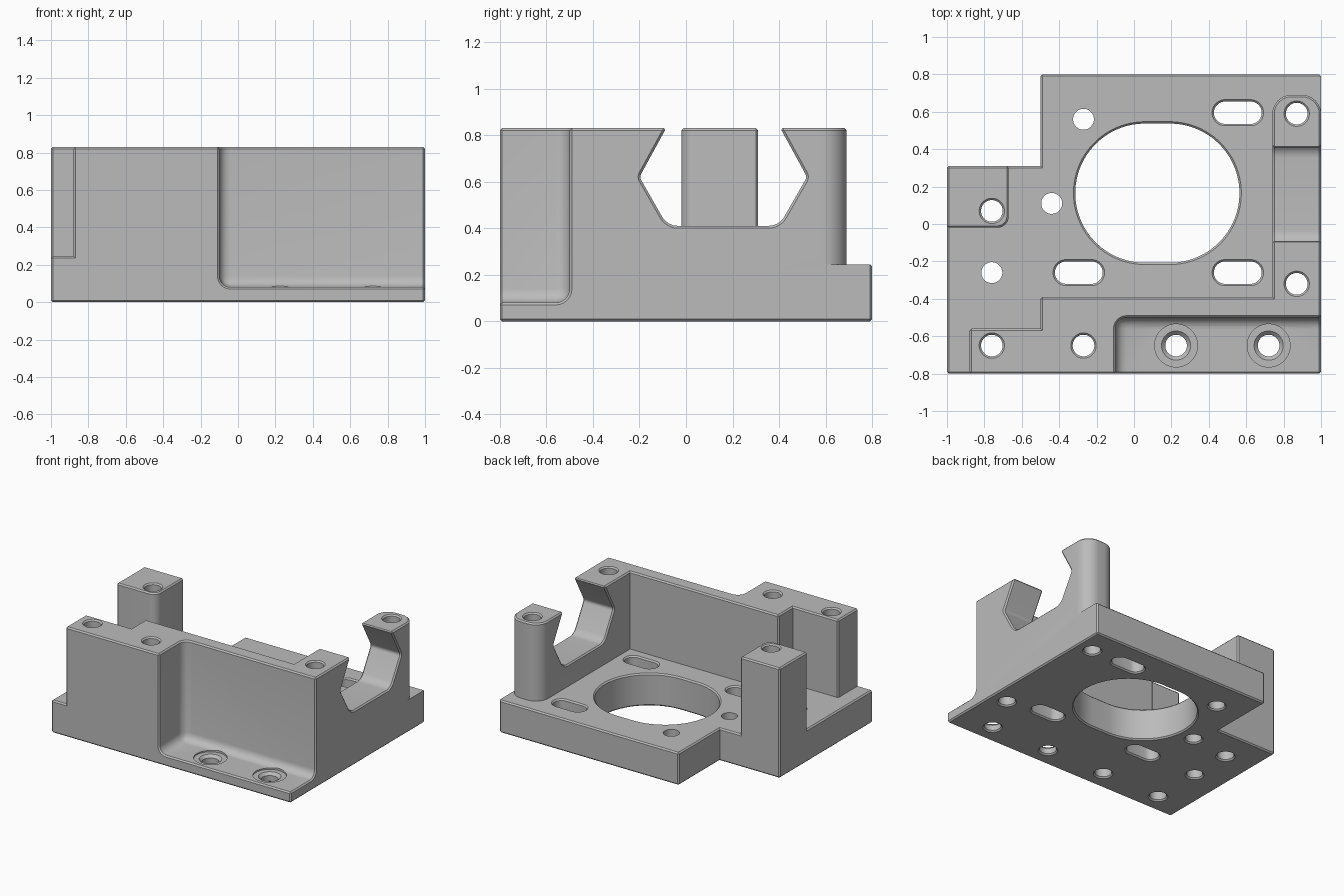
import bpy, bmesh, math
from mathutils import Vector

if "Cube" in bpy.data.objects:
    bpy.data.objects.remove(bpy.data.objects["Cube"])

PLATE, TOP, LIP, CH = 0.245, 0.83, 0.08, 0.01


def outline(corners, steps=6):
    """2D outline from (x, y[, radius]) corners."""
    pts = []
    for i, c in enumerate(corners):
        p = Vector(c[:2])
        if len(c) == 2:
            pts.append(p)
            continue
        r = c[2]
        a = (Vector(corners[i - 1][:2]) - p).normalized()
        b = (Vector(corners[(i + 1) % len(corners)][:2]) - p).normalized()
        h = a.angle(b) / 2
        centre = p + (a + b).normalized() * r / math.sin(h)
        start, end = (p + d * r / math.tan(h) - centre for d in (a, b))
        pts += [centre + start.lerp(end, k / steps).normalized() * r for k in range(steps + 1)]
    return pts


def loft(bm, rings):
    """Closed solid through rings of equal point count."""
    loops = [[bm.verts.new(p) for p in ring] for ring in rings]
    n = len(loops[0])
    for lo, hi in zip(loops, loops[1:]):
        for i in range(n):
            j = (i + 1) % n
            bm.faces.new((lo[i], lo[j], hi[j], hi[i]))
    bm.faces.new(loops[0][::-1])
    bm.faces.new(loops[-1])


def finish(bm, name):
    bmesh.ops.recalc_face_normals(bm, faces=bm.faces[:])
    me = bpy.data.meshes.new(name)
    bm.to_mesh(me)
    bm.free()
    ob = bpy.data.objects.new(name, me)
    bpy.context.scene.collection.objects.link(ob)
    return ob


def prism(name, corners, lo, hi, along_x=False):
    bm = bmesh.new()
    pts = outline(corners)
    place = (lambda p, d: (d, p.x, p.y)) if along_x else (lambda p, d: (p.x, p.y, d))
    loft(bm, [[place(p, d) for p in pts] for d in (lo, hi)])
    return finish(bm, name)


def combine(target, other, operation):
    mod = target.modifiers.new("combine", 'BOOLEAN')
    mod.operation, mod.solver, mod.object = operation, 'EXACT', other
    dg = bpy.context.evaluated_depsgraph_get()
    me = bpy.data.meshes.new_from_object(target.evaluated_get(dg))
    target.modifiers.clear()
    target.data = me
    bpy.data.objects.remove(other)


# Base plate, L-shaped wall with rounded rear post, and left tower
body = prism("mounting_bracket", [(-1, -0.8), (1, -0.8), (1, 0.8), (-0.5, 0.8),
                                  (-0.5, 0.31), (-1, 0.31)], 0, PLATE)
wall = prism("wall", [(-0.88, -0.8), (1, -0.8), (1, 0.69, 0.1), (0.74, 0.69, 0.1),
                      (0.74, -0.39), (-0.5, -0.39), (-0.5, -0.56), (-0.88, -0.56)], 0, TOP)
tower = prism("tower", [(-1, -0.02), (-0.67, -0.02, 0.06), (-0.67, 0.31), (-1, 0.31)], 0, TOP)
combine(body, wall, 'UNION')
combine(body, tower, 'UNION')

# Dovetail-shaped opening through the right wall
notch = prism("notch", [(-0.03, 0.93), (-0.085, TOP), (-0.2, 0.62, 0.03), (-0.08, 0.41, 0.08),
                        (0.4, 0.41, 0.08), (0.52, 0.62, 0.03), (0.405, TOP), (0.35, 0.93)],
              0.6, 1.2, along_x=True)
combine(body, notch, 'DIFFERENCE')

# Filleted recess at the front, above a thin lip
bm = bmesh.new()
loft(bm, [[(-0.1, -1, z), (1.2, -1, z), (1.2, -0.5, z), (-0.1, -0.5, z)] for z in (LIP, 1)])
inner = Vector((-0.1, -0.5, LIP))
corner = min(bm.verts, key=lambda v: (v.co - inner).length)
bmesh.ops.bevel(bm, geom=list(corner.link_edges), offset=0.06, segments=6, profile=0.5,
                affect='EDGES')
combine(body, finish(bm, "recess"), 'DIFFERENCE')

# Small chamfer on the sharp outer edges
bm = bmesh.new()
bm.from_mesh(body.data)
bmesh.ops.remove_doubles(bm, verts=bm.verts[:], dist=0.0001)
bmesh.ops.dissolve_limit(bm, angle_limit=math.radians(1), verts=bm.verts[:], edges=bm.edges[:])


def sharp_outer(e):
    if len(e.link_faces) != 2 or not e.is_convex or e.calc_face_angle() < math.radians(35):
        return False
    beside_post = all(v.co.x > 0.99 and abs(v.co.z - PLATE) < 0.001 for v in e.verts)
    return not beside_post


bmesh.ops.bevel(bm, geom=[e for e in bm.edges if sharp_outer(e)], offset=CH, segments=1,
                profile=0.5, affect='EDGES', clamp_overlap=False)
bm.to_mesh(body.data)
bm.free()

# Holes, slots and the large bore
bm = bmesh.new()


def hole(x, y, r, levels, half=0.0, sides=32):
    """Cut shape; levels are (extra radius, height) pairs, half stretches it along x."""
    rings = []
    for extra, z in levels:
        ring = []
        for i in range(sides):
            a = (i + 0.5) * math.tau / sides
            ring.append((x + math.copysign(half, math.cos(a)) + (r + extra) * math.cos(a),
                         y + (r + extra) * math.sin(a), z))
        rings.append(ring)
    loft(bm, rings)


def through(top):
    return [(2 * CH, -CH), (0, CH), (0, top - CH), (2 * CH, top + CH)]


for x, y in ((-0.76, 0.07), (-0.76, -0.65), (-0.27, -0.65), (0.87, -0.32), (0.87, 0.59)):
    hole(x, y, 0.058, through(TOP))
for x, y in ((-0.76, -0.26), (-0.44, 0.11), (-0.27, 0.56)):
    hole(x, y, 0.056, [(2 * CH, -CH), (0, CH), (0, 0.3)])
for x in (0.225, 0.72):
    hole(x, -0.65, 0.058, [(2 * CH, -CH), (0, CH), (0, 0.05), (0.02, 0.07),
                           (0.057, 0.07), (0.057, 0.3)])
for x, y in ((0.555, 0.595), (0.555, -0.26), (-0.295, -0.26)):
    hole(x, y, 0.06, through(PLATE), half=0.068)
hole(0.125, 0.165, 0.372, through(PLATE), half=0.067, sides=80)
combine(body, finish(bm, "holes"), 'DIFFERENCE')

# Single matte grey
grey = bpy.data.materials.new("machined_grey")
grey.use_nodes = True
grey.diffuse_color = (0.5, 0.5, 0.5, 1)
grey.node_tree.nodes["Principled BSDF"].inputs["Base Color"].default_value = (0.5, 0.5, 0.5, 1)
body.data.materials.clear()
body.data.materials.append(grey)
for f in body.data.polygons:
    f.material_index = 0

bpy.ops.object.select_all(action='DESELECT')
body.select_set(True)
bpy.context.view_layer.objects.active = body
bpy.ops.object.shade_smooth_by_angle(angle=math.radians(30))
